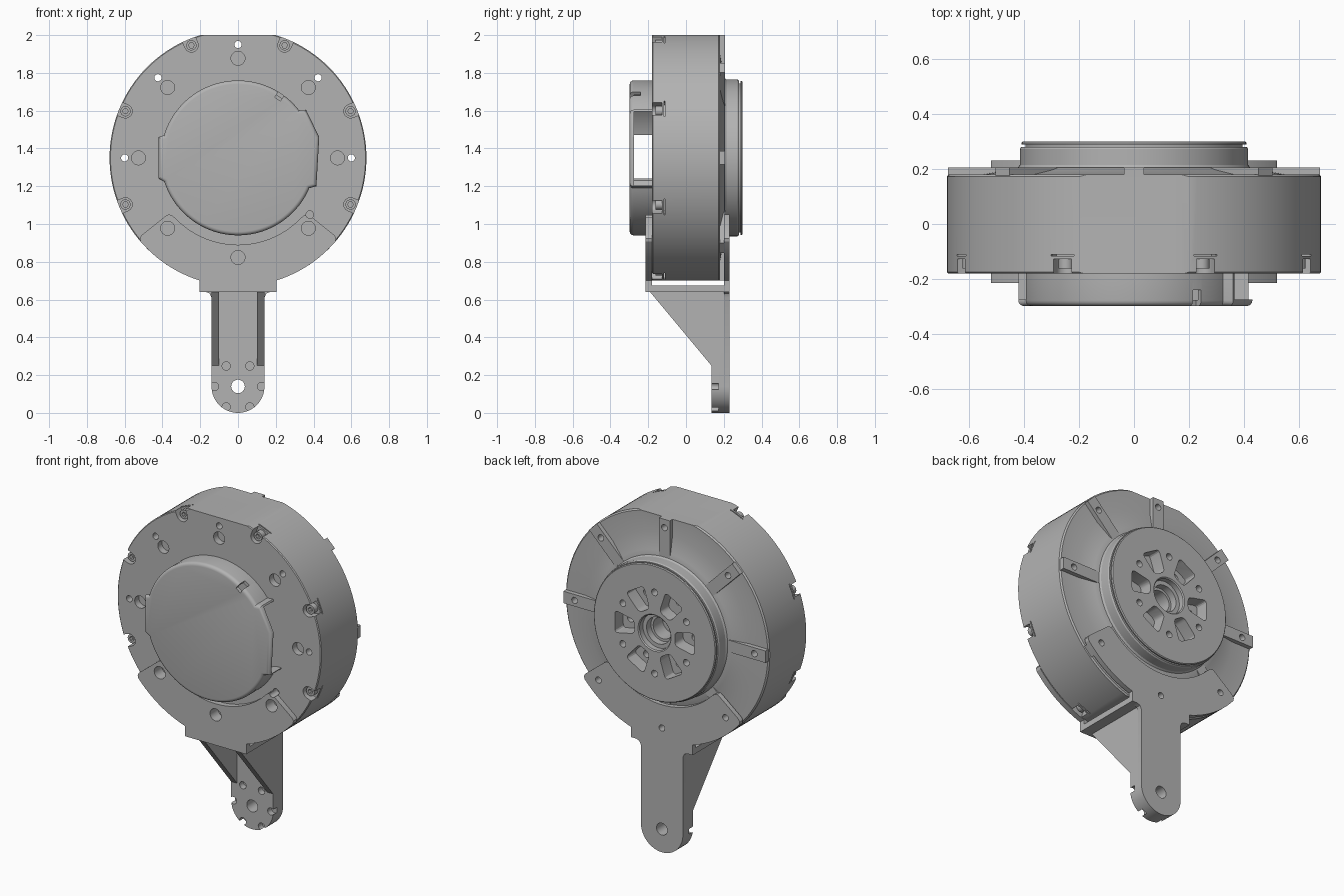
import bpy, bmesh, math
from mathutils import Vector

if "Cube" in bpy.data.objects:
    bpy.data.objects.remove(bpy.data.objects["Cube"])

CZ = 1.35   # height of the motor axis
R = 0.68    # housing radius
EIGHTHS = [45 * i for i in range(8)]

grey = bpy.data.materials.new("machined_grey")
grey.use_nodes = True
grey.diffuse_color = (0.45, 0.45, 0.45, 1)
grey.node_tree.nodes["Principled BSDF"].inputs["Base Color"].default_value = (0.45, 0.45, 0.45, 1)


# ---- helpers ----
def finish(name, bm):
    bmesh.ops.recalc_face_normals(bm, faces=bm.faces)
    mesh = bpy.data.meshes.new(name)
    bm.to_mesh(mesh)
    bm.free()
    mesh.materials.append(grey)
    obj = bpy.data.objects.new(name, mesh)
    bpy.context.collection.objects.link(obj)
    return obj


def polar(r, deg, cx=0, cz=CZ):
    a = math.radians(deg)
    return (cx + r * math.cos(a), cz + r * math.sin(a))


def arc(r, a, b, n, cx=0, cz=CZ):
    return [polar(r, a + (b - a) * i / n, cx, cz) for i in range(n + 1)]


def circle(x, z, r, n=24):
    return arc(r, 0, 360, n, x, z)[:-1]


def turned(pts, deg):
    """Rotate (radial, tangential) points around the motor axis."""
    a = math.radians(deg)
    c, s = math.cos(a), math.sin(a)
    return [(u * c - v * s, CZ + u * s + v * c) for u, v in pts]


def bar(r0, r1, half, deg):
    return turned([(r0, -half), (r1, -half), (r1, half), (r0, half)], deg)


def rounded(pts, amount):
    """Round every corner of a polygon with a small curve."""
    out = []
    for i, p in enumerate(pts):
        p = Vector(p)
        a, b = Vector(pts[i - 1]), Vector(pts[(i + 1) % len(pts)])
        a = p + (a - p).normalized() * amount
        b = p + (b - p).normalized() * amount
        for t in (0, 0.25, 0.5, 0.75, 1):
            out.append(tuple(a * (1 - t) ** 2 + p * 2 * t * (1 - t) + b * t * t))
    return out


def prism(name, loops, a, b, axis="y", bevel=0):
    """Extrude outlines from a to b along y (x,z points) or x (y,z points)."""
    bm = bmesh.new()
    for loop in loops:
        ends = []
        for d in (a, b):
            ends.append([bm.verts.new((p, d, q) if axis == "y" else (d, p, q)) for p, q in loop])
            bm.faces.new(ends[-1])
        n = len(loop)
        for i in range(n):
            j = (i + 1) % n
            bm.faces.new((ends[0][i], ends[0][j], ends[1][j], ends[1][i]))
    bmesh.ops.recalc_face_normals(bm, faces=bm.faces)
    if bevel:
        rim = [e for e in bm.edges if all(abs(v.co.y - a) < 1e-5 for v in e.verts)]
        bmesh.ops.bevel(bm, geom=rim, offset=bevel, segments=4, profile=0.5, affect="EDGES")
    return finish(name, bm)


def box(x0, x1, z0, z1):
    return [(x0, z0), (x1, z0), (x1, z1), (x0, z1)]


def lathe(name, profile, steps=128):
    bm = bmesh.new()
    vs = [bm.verts.new((r, y, CZ)) for r, y in profile]
    es = [bm.edges.new(pair) for pair in zip(vs, vs[1:])]
    bmesh.ops.spin(bm, geom=vs + es, cent=(0, 0, CZ), axis=(0, 1, 0), angle=math.tau, steps=steps)
    bmesh.ops.remove_doubles(bm, verts=bm.verts, dist=1e-5)
    return finish(name, bm)


def cut(target, loops, a, b, operation="DIFFERENCE"):
    cutter = prism("cutter", loops, a, b)
    cutter.hide_render = True
    mod = target.modifiers.new("cut", "BOOLEAN")
    mod.object, mod.operation, mod.solver = cutter, operation, "EXACT"
    bpy.context.view_layer.objects.active = target
    bpy.ops.object.modifier_apply(modifier=mod.name)
    bpy.data.objects.remove(cutter)


# ---- housing: round drum with flats at top and bottom ----
housing = lathe("housing", [(0, -.18), (.675, -.18), (R, -.175), (R, .172), (.672, .18), (.55, .18),
                            (.45, .198), (.43, .205), (.40, .205), (.40, .10), (0, .10)])
cut(housing, [box(-1, 1, .70, 2.0)], -.5, .5, "INTERSECT")
front_holes = [circle(*polar(.527, a), .037) for a in EIGHTHS] + [circle(.38, 1.05, .02)]
screw_holes = [circle(*polar(.6, a), .019, 16) for a in EIGHTHS]
cut(housing, front_holes, -.25, -.14)
cut(housing, screw_holes, -.3, .3)

# rim notches with socket screws
notch = [(.76, -.036), (.645, -.036)]
notch += [(.645 - .036 * math.sin(t), -.036 * math.cos(t)) for t in [math.pi * i / 8 for i in range(1, 8)]]
notch += [(.645, .036), (.76, .036)]
notch_angles = [a + 22.5 for a in EIGHTHS]
cut(housing, [turned(notch, a) for a in notch_angles], -.25, -.128)
cut(housing, [bar(.625, .76, .045, a) for a in notch_angles], -.117, -.110)
screws = prism("rim_screws", [circle(*polar(.645, a), .027) for a in notch_angles], -.162, -.12)
cut(screws, [circle(*polar(.645, a), .015, 6) for a in notch_angles], -.2, -.14)

# back ribs
ribs = prism("back_ribs", [bar(.425, .65 if a in (90, 270) else .675, .036, a) for a in EIGHTHS], .15, .206)
cut(ribs, screw_holes, 0, .3)

# ---- front cover: hollow shell with side openings ----
cover_outline = (arc(.41, 38, 163, 50) + [(-.42, 1.46), (-.42, 1.24)] + arc(.41, 198, 337, 56)
                 + [(.415, 1.2), (.43, 1.46), (.36, 1.605)])
cover = prism("front_cover", [cover_outline], -.298, -.178, bevel=.02)
inner = [(x * .95, CZ + (z - CZ) * .95) for x, z in cover_outline]
cut(cover, [inner], -.276, -.1)
cut(cover, [box(.3, .6, 1.205, 1.595), box(-.6, -.3, 1.24, 1.47)], -.275, -.1)
cut(cover, [bar(.375, .5, .018, 56)], -.4, -.24)

# ---- output rotor ----
rotor = lathe("output_rotor", [(0, .11), (.39, .11), (.39, .2), (.425, .2), (.415, .215), (.415, .272),
                               (.41, .28), (.395, .28), (.395, .288), (.408, .288), (.408, .295),
                               (.403, .30), (.11, .30), (.104, .294), (.104, .262), (.08, .262),
                               (.08, .22), (.065, .22), (.065, .13), (0, .13)])
pocket = [(.135, -.04), (.265, -.068), (.265, .068), (.135, .04)]
SIXTHS = [60 * i for i in range(6)]
cut(rotor, [rounded(turned(pocket, a), .025) for a in SIXTHS], .22, .4)
cut(rotor, [circle(*polar(.245, a + 30), .02, 16) for a in SIXTHS], .24, .4)
cut(rotor, [circle(*polar(.215, a), .022, 16) for a in SIXTHS], .18, .25)

# ---- mounting bracket ----
END = -38.7                                     # clamp end angle
foot_x, foot_z = .205, .64
low = -math.degrees(math.acos(foot_x / R))      # where the clamp meets the neck


def clamp(lower_half):
    """Symmetric clamp outline; lower_half runs down the +x side."""
    half = arc(.46, -90, END - 5, 20) + [polar(.464, END - 2), polar(.475, END - .4), polar(.49, END)]
    half += [polar(.655, END), polar(.672, END - .6)] + arc(R, END - 2, low, 12) + lower_half
    return half + [(-x, z) for x, z in reversed(half) if abs(x) > 1e-6]


front_clamp = prism("front_clamp", [clamp([(foot_x, foot_z)])], -.214, -.18)
cut(front_clamp, front_holes, -.3, -.1)

neck = [(foot_x, foot_z), (.17, foot_z), (.15, .632), (.14, .61)]
back_clamp = prism("back_clamp_and_arm", [clamp(neck + arc(.14, 0, -90, 16, 0, .14))], .2, .23)
cut(back_clamp, screw_holes, 0, .4)

arm_pad = prism("arm_pad", [[(.14, foot_z)] + arc(.14, 0, -180, 32, 0, .14) + [(-.14, foot_z)]], .135, .2)
pivot = [circle(0, .14, .036)]
for part in (back_clamp, arm_pad):
    cut(part, pivot, 0, .4)
cut(arm_pad, [circle(*polar(.125, a, 0, .14), .022, 16) for a in SIXTHS], .1, .172)

prism("bracket_bridge", [box(-foot_x, foot_x, foot_z, .675)], -.18, .2)
for side, name in ((1, "left_gusset"), (-1, "right_gusset")):
    prism(name, [[(.135, .25), (.135, foot_z), (-.19, foot_z)]], side * .1, side * .14, "x")

# ---- shading ----
bpy.ops.object.select_all(action="DESELECT")
for obj in bpy.context.collection.objects:
    if obj.type == "MESH" and grey.name in obj.data.materials:
        obj.select_set(True)
        bpy.context.view_layer.objects.active = obj
bpy.ops.object.shade_smooth_by_angle(angle=math.radians(25))
